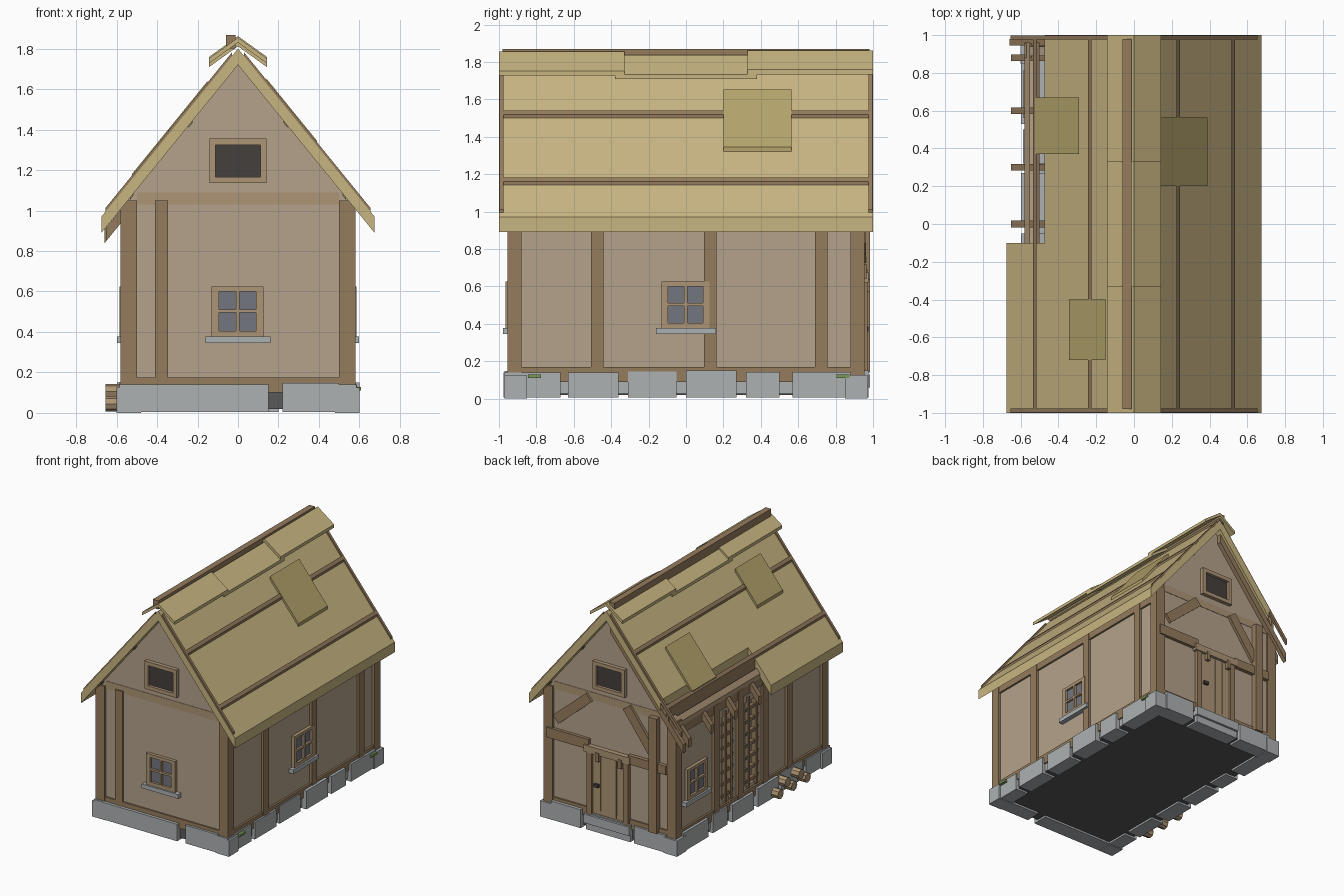
import bpy, bmesh, math, random
from mathutils import Vector, Matrix

if "Cube" in bpy.data.objects:
    bpy.data.objects.remove(bpy.data.objects["Cube"])
random.seed(4)

def mat(name, r, g, b):
    m = bpy.data.materials.new(name)
    m.diffuse_color = (r, g, b, 1)
    m.use_nodes = True
    m.node_tree.nodes["Principled BSDF"].inputs["Base Color"].default_value = m.diffuse_color
    return m

PLASTER = mat("plaster", .46, .36, .26)
WOOD = mat("timber", .30, .20, .11)
PALE = mat("pale_wood", .42, .30, .18)
THATCH = mat("thatch", .58, .46, .22)
PATCH = mat("thatch_patch", .46, .37, .15)
STONE = mat("stone", .42, .44, .45)
DARK = mat("dark", .06, .05, .045)
GLASS = mat("glass", .17, .18, .21)
MOSS = mat("moss", .2, .32, .1)
FLOOR = mat("floor", .1, .1, .1)

def prism(name, pts, axis, a, b, m):
    """Extrude a 2D profile along x or y (second profile coordinate is z)."""
    bm = bmesh.new()
    def v(p, t):
        return bm.verts.new((p[0], t, p[1]) if axis == 'y' else (t, p[0], p[1]))
    A, B = [v(p, a) for p in pts], [v(p, b) for p in pts]
    bm.faces.new(A)
    bm.faces.new(B[::-1])
    n = len(pts)
    for i in range(n):
        bm.faces.new((A[i], B[i], B[(i + 1) % n], A[(i + 1) % n]))
    bmesh.ops.recalc_face_normals(bm, faces=bm.faces)
    me = bpy.data.meshes.new(name)
    bm.to_mesh(me)
    bm.free()
    me.materials.append(m)
    ob = bpy.data.objects.new(name, me)
    bpy.context.collection.objects.link(ob)
    return ob

def box(name, x0, x1, y0, y1, z0, z1, m):
    return prism(name, [(x0, z0), (x1, z0), (x1, z1), (x0, z1)], 'y', y0, y1, m)

def face(name, side, u0, u1, d0, d1, z0, z1, m):
    """Box on a wall: u along the wall, d outward distance from the centre."""
    if side in 'FB':
        s = -1 if side == 'F' else 1
        return box(name, u0, u1, min(s*d0, s*d1), max(s*d0, s*d1), z0, z1, m)
    s = -1 if side == 'L' else 1
    return box(name, min(s*d0, s*d1), max(s*d0, s*d1), u0, u1, z0, z1, m)

def brace(name, p, q, w, y0, y1, m):
    """Slanted beam on a gable."""
    p, q = Vector(p), Vector(q)
    d = (q - p).normalized() * w / 2
    n = Vector((-d.y, d.x))
    return prism(name, [p + n, q + n, q - n, p - n], 'y', y0, y1, m)

def slope(name, s, x0, x1, y0, y1, h0, h1, m, apex=1.80, k=1.23):
    """Piece following the roof slope; h is height over the thatch surface."""
    z = lambda x, h: apex - k * x + h
    return prism(name, [(s*x0, z(x0, h0)), (s*x1, z(x1, h0)),
                        (s*x1, z(x1, h1)), (s*x0, z(x0, h1))], 'y', y0, y1, m)

# Walls
gable = [(-.56, .1), (.56, .1), (.56, 1.05), (0, 1.735), (-.56, 1.05)]
prism("front_wall", gable, 'y', -.94, -.89, PLASTER)
prism("back_wall", gable, 'y', .89, .94, PLASTER)
face("right_wall", 'R', -.9, .9, .51, .56, .1, 1.05, PLASTER)
for a, b in ((-.9, -.1), (.06, .22), (.35, .9)):
    face("left_wall", 'L', a, b, .51, .56, .1, 1.0, PLASTER)
for a, b in ((-.1, .06), (.22, .35)):
    face("left_wall_low", 'L', a, b, .51, .56, .1, .2, PLASTER)
    face("left_wall_high", 'L', a, b, .51, .56, .86, 1.0, PLASTER)
    face("infill", 'L', a, b, .51, .52, .2, .86, STONE)
    # exposed lath in the broken plaster
    for u in (a + .02, b - .04):
        face("lath_upright", 'L', u, u + .025, .53, .575, .18, .9, WOOD)
    for i in range(7):
        z = .22 + i * .095
        face("lath_rung", 'L', a - .01, b + .01, .535, .565, z, z + .025, WOOD)
box("floor_slab", -.56, .56, -.94, .94, .02, .1, FLOOR)

# Timber frame
for sx in (-1, 1):
    for sy in (-1, 1):
        x0, y0 = (.5 if sx > 0 else -.58), (.88 if sy > 0 else -.955)
        box("corner_post", x0, x0 + .08, y0, y0 + .075, .1, 1.05, WOOD)
    for u in (-.475, .13, .7225) if sx > 0 else (-.475, -.17, .14, .44):
        face("side_post", 'R' if sx > 0 else 'L', u - .033, u + .033, .5, .58, .12, 1.0, WOOD)
    face("side_sill", 'R' if sx > 0 else 'L', -.95, .95, .5, .575, .09, .17, WOOD)
    face("wall_plate", 'R' if sx > 0 else 'L', -.94, .94, .52, .575, .93, 1.0, WOOD)
for s in 'FB':
    face("gable_sill", s, -.56, .56, .88, .952, .1, .175, WOOD)
    face("tie_beam", s, -.5, .5, .9, .943, 1.03, 1.09, PALE)
face("front_post", 'F', -.41, -.345, .9, .955, .14, 1.05, WOOD)
face("back_post", 'B', -.43, -.36, .9, .985, .14, 1.05, WOOD)
face("back_rail_a", 'B', .18, .55, .9, .965, .64, .72, WOOD)
face("back_rail_b", 'B', -.5, -.17, .9, .97, .62, .69, WOOD)
brace("back_brace_a", (.47, .80), (.18, 1.05), .075, .9, .962, WOOD)
brace("back_brace_b", (-.15, 1.06), (-.38, .75), .075, .9, .962, WOOD)

# Windows
def window(side, c, d):
    for a, b, z0, z1 in ((-.13, -.095, .375, .625), (.09, .125, .375, .625),
                         (-.13, .125, .6, .625), (-.13, .125, .375, .405),
                         (-.01, .007, .4, .61), (-.1, .1, .495, .51)):
        face("window_frame", side, c + a, c + b, d - .03, d + .025, z0, z1, PALE)
    face("window_glass", side, c - .1, c + .1, d - .02, d + .008, .39, .61, GLASS)
    face("window_sill", side, c - .16, c + .16, d - .02, d + .038, .345, .378, STONE)

window('F', 0, .94)
window('R', 0, .56)
window('L', .69, .56)
for s in 'FB':
    for a, b, z0, z1 in ((-.14, -.11, 1.135, 1.355), (.11, .14, 1.135, 1.355),
                         (-.14, .14, 1.325, 1.355), (-.14, .14, 1.135, 1.165)):
        face("attic_frame", s, a, b, .92, .97, z0, z1, PALE)
    face("attic_opening", s, -.115, .115, .92, .948, 1.16, 1.33, DARK)

# Door
for i in range(4):
    u = -.125 + i * .069
    face("door_plank", 'B', u, u + .064, .92, .953 + .003 * (i % 2), .15, .63, PALE)
for u in (-.17, .15):
    face("door_jamb", 'B', u, u + .045, .9, .97, .13, .64, WOOD)
face("door_lintel", 'B', -.19, .215, .9, .977, .62, .675, PALE)
face("door_latch", 'B', .09, .13, .95, .975, .36, .385, DARK)
for u in (-.12, .08):
    face("door_peg", 'B', u, u + .03, .95, .983, .57, .64, WOOD)
face("door_step", 'B', -.19, .21, .9, .985, .06, .13, STONE)

# Foundation stones with a recessed filler course
def stones(side, spans, d):
    for a, b in spans:
        face("foundation_stone", side, a, b, d - .12, d + random.uniform(-.012, .008),
             .005, .15 + random.uniform(-.012, .003), STONE)
        face("filler_stone", side, b - .03, b + .08, d - .12, d - .03, .03, .115, STONE)

side_spans = [(-.97, -.67), (-.63, -.36), (-.31, -.05), (0, .27), (.32, .5), (.57, .88)]
stones('R', side_spans, .593)
stones('L', side_spans, .593)
stones('F', [(-.51, .15), (.22, .5)], .97)
stones('B', [(-.5, -.22), (-.19, .2), (.24, .5)], .97)
for sx in (-1, 1):
    for sy in (-1, 1):
        box("corner_stone", sx*.54 - .06, sx*.54 + .06, sy*.91 - .06, sy*.91 + .06, 0, .125, STONE)
for u in (-.81, .84):
    face("moss", 'R', u - .035, u + .035, .56, .608, .11, .128, MOSS)

# Thatched roof, the left back eave is broken away
slope("roof_right", 1, 0, .675, -1, 1, -.08, 0, THATCH)
slope("roof_left_front", -1, 0, .675, -1, -.1, -.08, 0, THATCH)
slope("roof_left_back", -1, 0, .475, -.1, 1, -.08, 0, THATCH)
for s in (-1, 1):
    for x in (.235, .525):
        y1 = .98
        slope("roof_batten", s, x - .009, x + .009, -.985, y1, -.09, .018, WOOD)
    for y in (-.997, .977):
        slope("verge_batten", s, .03, .655, y, y + .02, -.02, .018, WOOD)
slope("patch_right", 1, .14, .39, .2, .565, 0, .025, PATCH)
slope("patch_left_back", -1, .29, .525, .37, .67, 0, .025, PATCH)
slope("patch_left_front", -1, .15, .345, -.72, -.4, 0, .025, PATCH)

# Exposed rafters and purlin at the broken eave
for y in (0, .3, .6, .88):
    slope("rafter", -1, .2, .65, y - .018, y + .018, -.15, -.082, WOOD)
slope("gable_rafter", -1, .02, .66, .945, .98, -.15, -.082, WOOD)
slope("purlin", -1, .50, .53, -.12, .96, -.085, -.03, WOOD)
slope("eave_purlin", -1, .55, .58, -.12, .96, -.085, -.05, PALE)

# Ridge caps and pole
for s in (-1, 1):
    for y0, y1, a in ((-1, -.33, 1.855), (-.38, .38, 1.837), (.33, 1, 1.862)):
        slope("ridge_cap", s, 0, .143, y0, y1, -.025, 0, THATCH, a, .72)
box("ridge_pole", -.06, -.012, -.98, .98, 1.80, 1.868, WOOD)

# Log pile on the left
for y, z in ((-.25, .045), (-.42, .045), (-.59, .045), (-.34, .105), (-.51, .105)):
    ring = [(y + .038*math.cos(i*math.pi/4), z + .038*math.sin(i*math.pi/4)) for i in range(8)]
    prism("log", ring, 'x', -.655, -.56, PALE)
